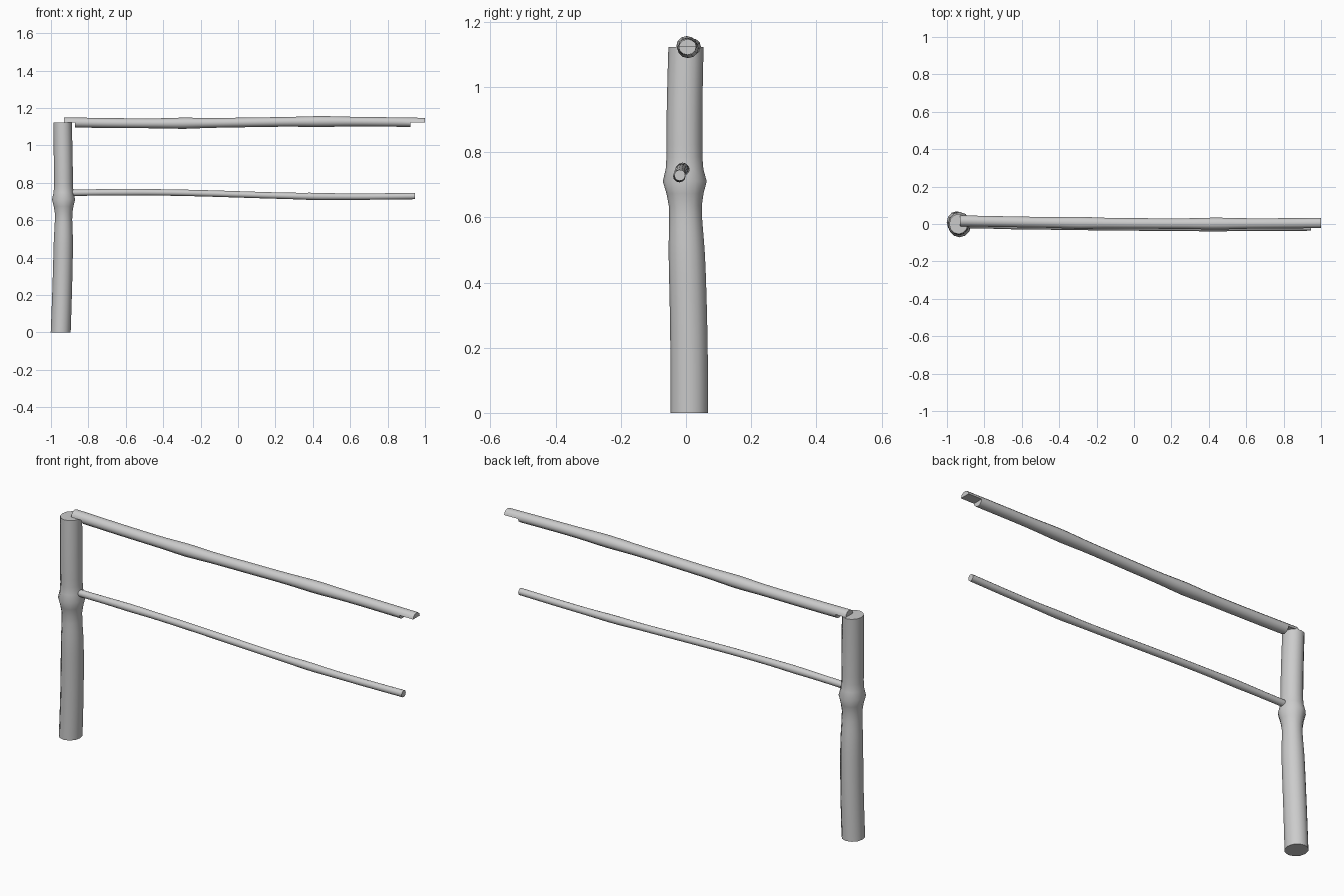
import bpy, bmesh, math
from mathutils import Vector

cube = bpy.data.objects.get("Cube")
if cube:
    bpy.data.objects.remove(cube, do_unlink=True)

wood = bpy.data.materials.new("weathered_grey")
wood.use_nodes = True
grey = (0.6, 0.6, 0.6, 1)
wood.diffuse_color = grey
wood.node_tree.nodes["Principled BSDF"].inputs["Base Color"].default_value = grey

SIDES = 12
STATIONS = 30
DEPTH_AXIS = Vector((0, 1, 0))


def swelling(t, knots):
    """Radius factor from the knots, each given as place, strength and spread."""
    return 1 + sum(strength * math.exp(-((t - place) / spread) ** 2)
                   for place, strength, spread in knots)


def log(name, start, end, radii, side_axis, bow, wave, knots, lap=None):
    """Sweep a crooked round log from start to end, with optional half-lap ends."""
    start, end, bow, wave = map(Vector, (start, end, bow, wave))
    side_axis = Vector(side_axis)

    def ring(t, halved=False):
        centre = start.lerp(end, t)
        centre += bow * math.sin(math.pi * t) + wave * math.sin(math.tau * t)
        radius = (radii[0] + (radii[1] - radii[0]) * t) * swelling(t, knots)
        points = []
        for i in range(SIDES):
            angle = math.tau * i / SIDES
            point = centre + radius * (DEPTH_AXIS * math.cos(angle) + side_axis * math.sin(angle))
            if halved:
                point.z = max(point.z, centre.z)
            points.append(point)
        return points

    # Rings along the log, doubled at the shoulders of the lap joints
    places = [i / STATIONS for i in range(STATIONS + 1)]
    if lap:
        first, last = lap
        places = sorted(places + [first, last])
        rings = [ring(t, halved=True) for t in places if t <= first]
        rings += [ring(t) for t in places if first <= t <= last]
        rings += [ring(t, halved=True) for t in places if t >= last]
    else:
        rings = [ring(t) for t in places]

    # Skin and cap the rings
    bm = bmesh.new()
    loops = [[bm.verts.new(point) for point in points] for points in rings]
    for lower, upper in zip(loops, loops[1:]):
        for i in range(SIDES):
            j = (i + 1) % SIDES
            bm.faces.new((lower[i], lower[j], upper[j], upper[i]))
    bm.faces.new(loops[0])
    bm.faces.new(loops[-1])
    bmesh.ops.remove_doubles(bm, verts=bm.verts, dist=0.0001)
    bmesh.ops.recalc_face_normals(bm, faces=bm.faces)
    mesh = bpy.data.meshes.new(name)
    bm.to_mesh(mesh)
    bm.free()
    mesh.materials.append(wood)

    obj = bpy.data.objects.new(name, mesh)
    bpy.context.collection.objects.link(obj)
    bpy.ops.object.select_all(action='DESELECT')
    obj.select_set(True)
    bpy.context.view_layer.objects.active = obj
    bpy.ops.object.shade_smooth_by_angle(angle=math.radians(45))


# Upright post with a narrow waist and a knot where the lower rail enters
log("post",
    start=(-0.948, 0.01, 0), end=(-0.938, 0, 1.122),
    radii=(0.058, 0.054), side_axis=(0.92, 0, 0),
    bow=(0.01, -0.005, 0), wave=(0, 0.004, 0),
    knots=[(0.55, -0.1, 0.08), (0.63, 0.25, 0.03)])

# Top rail, halved at both ends so it laps over the posts
log("top_rail",
    start=(-0.93, 0.017, 1.123), end=(1, 0.005, 1.122),
    radii=(0.029, 0.027), side_axis=(0, 0, 0.92),
    bow=(0, -0.008, 0), wave=(0, 0, -0.005),
    knots=[(0.33, 0.15, 0.05), (0.71, 0.15, 0.06)],
    lap=(0.03, 0.96))

# Lower rail, let into the post
log("lower_rail",
    start=(-0.92, -0.005, 0.746), end=(0.945, -0.019, 0.729),
    radii=(0.017, 0.017), side_axis=(0, 0, 1),
    bow=(0, -0.007, 0), wave=(0, 0, 0.007),
    knots=[(0.17, 0.1, 0.05), (0.72, 0.15, 0.05)])
